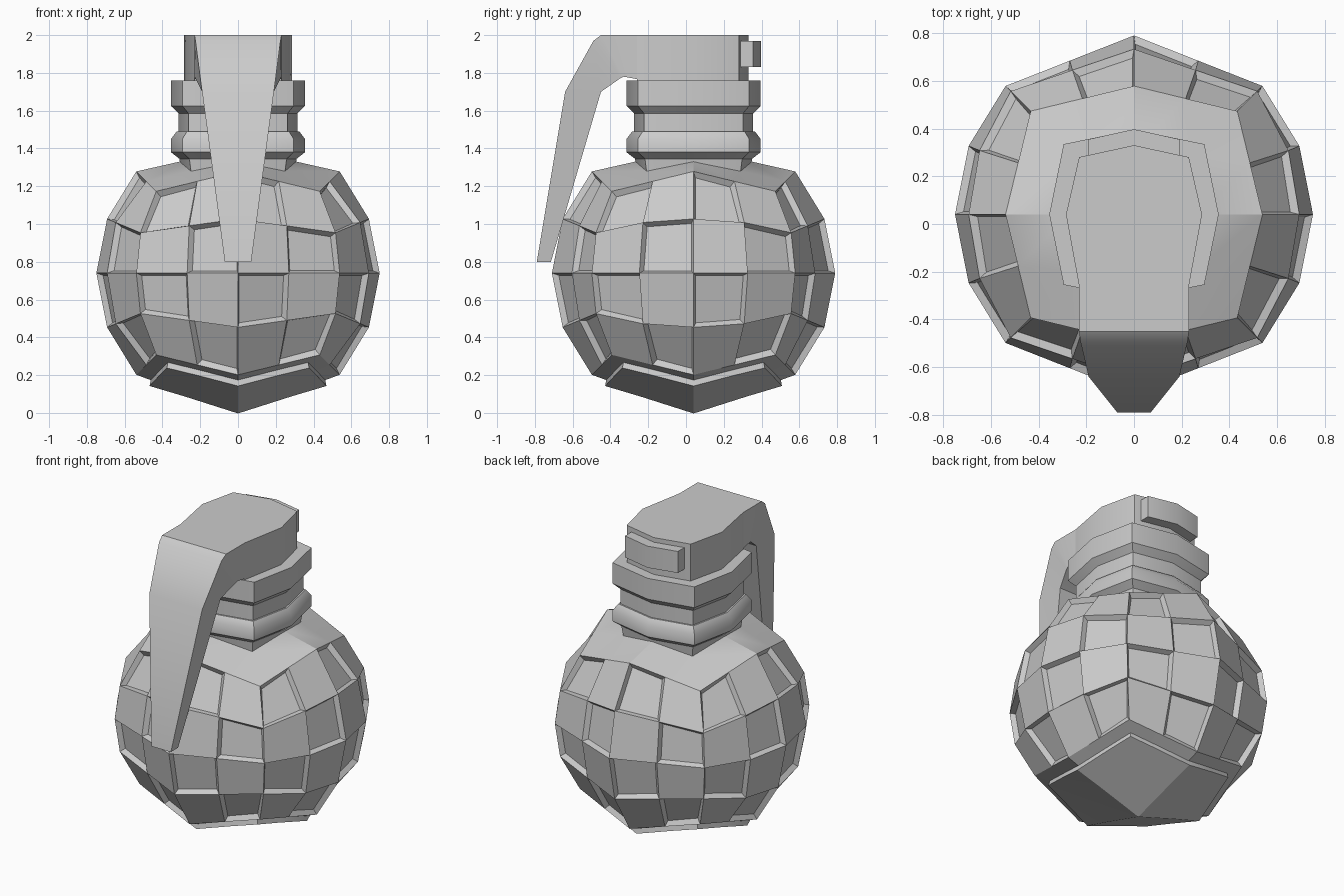
import bpy, bmesh, math
from mathutils import Vector

if "Cube" in bpy.data.objects:
    bpy.data.objects.remove(bpy.data.objects["Cube"])

CY, CZ, R = 0.04, 0.74, 0.75   # body centre and radius


def finish(name, bm, angle=30):
    bmesh.ops.recalc_face_normals(bm, faces=bm.faces[:])
    me = bpy.data.meshes.new(name)
    bm.to_mesh(me)
    bm.free()
    ob = bpy.data.objects.new(name, me)
    bpy.context.collection.objects.link(ob)
    bpy.ops.object.select_all(action='DESELECT')
    ob.select_set(True)
    bpy.context.view_layer.objects.active = ob
    bpy.ops.object.shade_smooth_by_angle(angle=math.radians(angle))
    return ob


def loft(name, rings, angle=30):
    """Skin a list of equal-length point rings and close both ends."""
    bm = bmesh.new()
    vs = [[bm.verts.new(p) for p in ring] for ring in rings]
    n = len(vs[0])
    for a, b in zip(vs, vs[1:]):
        for i in range(n):
            bm.faces.new((a[i], a[(i + 1) % n], b[(i + 1) % n], b[i]))
    bm.faces.new(vs[0])
    bm.faces.new(vs[-1])
    return finish(name, bm, angle)


# Body: 4 x 4 cube sphere with straightened front, back, top and bottom spans
def ball(x, y, z):
    if abs(x) == 0.5 and (abs(y) == 1 or abs(z) == 1):
        return (ball(0, y, z) + ball(2 * x, y, z)) / 2
    if abs(y) == 0.5 and abs(z) == 1:
        return (ball(x, 0, z) + ball(x, 2 * y, z)) / 2
    r = R
    if x == 0 and y == 0:
        r = 0.66 if z > 0 else 0.71
    elif [abs(x), abs(y), abs(z)].count(1) == 2:
        r *= 1.015
    return Vector([math.tan(c * math.pi / 4) for c in (x, y, z)]).normalized() * r


bm = bmesh.new()
bmesh.ops.create_cube(bm, size=2)
bmesh.ops.subdivide_edges(bm, edges=bm.edges[:], cuts=3, use_grid_fill=True)
tiles, base = [], []
for f in bm.faces:
    c = f.calc_center_median()
    if c.z < -0.99:
        base.append(f)
    elif c.z < 0.99:
        if abs(c.y) > 0.99:
            u = -c.x * math.copysign(1, c.y)
        else:
            u = c.y * math.copysign(1, c.x)
        if (int((u + 1) * 2) + int((1 - c.z) * 2)) % 2 == 0:
            tiles.append(f)
for v in bm.verts:
    p = ball(*[round(c * 2) / 2 for c in v.co])
    v.co = p + Vector((0, CY, CZ))
bm.normal_update()
# Sunken checker tiles and raised base pad
bmesh.ops.inset_individual(bm, faces=tiles, thickness=0.025, depth=-0.03)
bmesh.ops.inset_region(bm, faces=base, thickness=0.08, depth=0.0, use_even_offset=True)
bmesh.ops.inset_region(bm, faces=base, thickness=0.004, depth=0.03, use_even_offset=True)
finish("body", bm)


# Neck collar: squarish octagon swept through a stepped profile
def octagon(r, z):
    d = r * 0.83
    pts = [(0, r), (d, d), (r, 0), (d, -d), (0, -r), (-d, -d), (-r, 0), (-d, d)]
    return [(x, y + CY, z) for x, y in pts]


collar = [(0.30, 1.28), (0.31, 1.345), (0.355, 1.38), (0.355, 1.45), (0.325, 1.49),
          (0.315, 1.49), (0.315, 1.585), (0.355, 1.625), (0.355, 1.76)]
loft("neck_collar", [octagon(r, z) for r, z in collar], 40)

# Fuse cap
cap = [(0, 0.33), (0.23, 0.28), (0.285, 0.04), (0.23, -0.26),
       (-0.23, -0.26), (-0.285, 0.04), (-0.23, 0.28)]
loft("fuse_cap", [[(x, y, z) for x, y in cap] for z in (1.76, 2.0)])

# Hinge block following the back of the cap
block = [(-0.19, 0.28), (-0.19, 0.355), (0, 0.397), (0.19, 0.355), (0.19, 0.28), (0, 0.30)]
loft("hinge_block", [[(x, y, z) for x, y in block] for z in (1.83, 1.97)])

# Lever: stations of half width, outer (y, z), inner (y, z)
stations = [(0.23, -0.26, 2.0, -0.22, 1.76), (0.23, -0.45, 2.0, -0.33, 1.78),
            (0.225, -0.49, 1.97, -0.35, 1.77), (0.19, -0.64, 1.70, -0.45, 1.70),
            (0.07, -0.79, 0.80, -0.715, 0.80)]
loft("lever", [[(-w, yo, zo), (w, yo, zo), (w, yi, zi), (-w, yi, zi)]
               for w, yo, zo, yi, zi in stations], 35)
